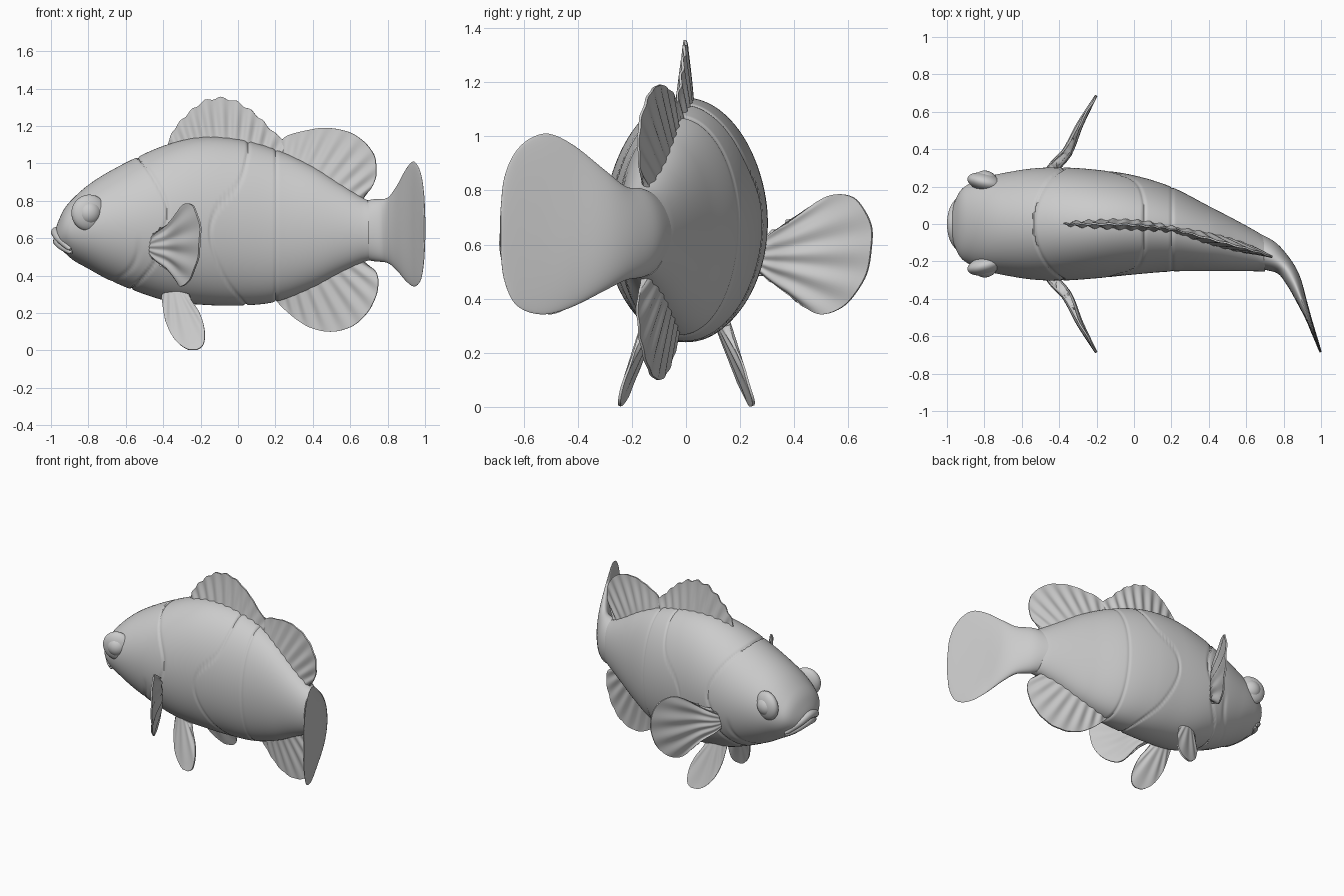
import bpy, math
from mathutils import Vector

if "Cube" in bpy.data.objects:
    bpy.data.objects.remove(bpy.data.objects["Cube"])


def interp(keys, x):
    """Smooth cubic interpolation of rows (x, values...)."""
    n = len(keys)
    x = min(max(x, keys[0][0]), keys[-1][0])
    i = next((k for k in range(n - 1) if x <= keys[k + 1][0]), n - 2)

    def slope(k, c):
        a, b = keys[max(k - 1, 0)], keys[min(k + 1, n - 1)]
        return (b[c] - a[c]) / (b[0] - a[0])
    h = keys[i + 1][0] - keys[i][0]
    t = (x - keys[i][0]) / h
    out = []
    for c in range(1, len(keys[0])):
        p, q = keys[i][c], keys[i + 1][c]
        out.append((2*t**3 - 3*t*t + 1) * p + (t**3 - 2*t*t + t) * h * slope(i, c)
                   + (3*t*t - 2*t**3) * q + (t**3 - t*t) * h * slope(i + 1, c))
    return out


def resample(pts, count):
    """Points spaced evenly along a smooth curve through pts."""
    d = [0.0]
    for a, b in zip(pts, pts[1:]):
        d.append(d[-1] + math.dist(a, b))
    keys = [(s, *p) for s, p in zip(d, pts)]
    return [interp(keys, d[-1] * i / (count - 1)) for i in range(count)]


def finish(name, verts, faces):
    me = bpy.data.meshes.new(name)
    me.from_pydata(verts, [], faces)
    ob = bpy.data.objects.new(name, me)
    bpy.context.collection.objects.link(ob)
    bpy.ops.object.select_all(action='DESELECT')
    ob.select_set(True)
    bpy.context.view_layer.objects.active = ob
    bpy.ops.object.mode_set(mode='EDIT')
    bpy.ops.mesh.select_all(action='SELECT')
    bpy.ops.mesh.normals_make_consistent(inside=False)
    bpy.ops.object.mode_set(mode='OBJECT')
    bpy.ops.object.shade_smooth_by_angle(angle=math.radians(50))
    return ob


def loft(name, rings):
    n = len(rings[0])
    faces = [(r*n + i, r*n + (i+1) % n, (r+1)*n + (i+1) % n, (r+1)*n + i)
             for r in range(len(rings) - 1) for i in range(n)]
    faces += [tuple(range(n)), tuple(range((len(rings)-1)*n, len(rings)*n))]
    return finish(name, [v for r in rings for v in r], faces)


def fin(name, base, tip, place, thick, rays, ripple, scallop=0.0):
    """Thin corrugated web between a base curve and a tip curve."""
    nu, nv = 81, 15
    B, T = resample(base, nu), resample(tip, nu)
    grid = []
    for i in range(nu):
        u = i / (nu - 1)
        k = 1 - scallop * (0.5 - 0.5 * math.cos(2 * math.pi * rays * u))
        grid.append([place(*(b + (t - b) * k * j / (nv - 1) for b, t in zip(B[i], T[i])))
                     for j in range(nv)])
    sides = ([], [])
    for i in range(nu):
        u = i / (nu - 1)
        for j in range(nv):
            v = j / (nv - 1)
            du = grid[min(i+1, nu-1)][j] - grid[max(i-1, 0)][j]
            dv = grid[i][min(j+1, nv-1)] - grid[i][max(j-1, 0)]
            nrm = du.cross(dv).normalized()
            half = (0.005 + thick * (1 - v) ** 1.3) * (0.2 + 0.8 * math.sin(math.pi * u) ** 0.5)
            wave = ripple * math.cos(2*math.pi*rays*u) * math.sin(math.pi * min(v*0.8 + 0.05, 1))
            for s, lst in zip((1, -1), sides):
                lst.append(grid[i][j] + nrm * (wave + s * half))
    m = nu * nv
    faces = []
    for i in range(nu - 1):
        for j in range(nv - 1):
            q = (i*nv + j, i*nv + j + 1, (i+1)*nv + j + 1, (i+1)*nv + j)
            faces += [q, tuple(m + k for k in reversed(q))]
    rim = ([i*nv for i in range(nu)] + [(nu-1)*nv + j for j in range(1, nv)]
           + [i*nv + nv-1 for i in range(nu-2, -1, -1)] + list(range(nv-2, 0, -1)))
    faces += [(a, b, b + m, a + m) for a, b in zip(rim, rim[1:] + rim[:1])]
    return finish(name, sides[0] + sides[1], faces)


# Body: x, centre y, half width, bottom z, top z
BODY = [(-.98, 0, .02, .595, .63), (-.965, 0, .10, .555, .68), (-.93, 0, .175, .525, .755),
        (-.88, 0, .215, .482, .815), (-.8, 0, .248, .437, .885), (-.7, 0, .272, .382, .95),
        (-.54, 0, .297, .315, 1.033), (-.38, 0, .302, .265, 1.10), (-.2, 0, .29, .245, 1.14),
        (0, -.005, .265, .24, 1.13), (.2, -.028, .226, .26, 1.075), (.4, -.078, .174, .335, .985),
        (.55, -.117, .135, .415, .89), (.66, -.148, .105, .468, .82), (.70, -.162, .093, .482, .80)]
# Seams between the body plates: z, x
SEAMS = [([(.28, -.62), (.4, -.5), (.5, -.43), (.6, -.42), (.7, -.38), (.8, -.39),
           (.95, -.47), (1.05, -.55)], .028),
         ([(.24, .04), (.38, -.07), (.6, -.15), (.75, -.12), (.89, 0), (1.06, .05), (1.13, .05)], .02),
         ([(.2, .2), (1.2, .2)], .018)]
CHEEK = [(.34, -.72), (.42, -.59), (.5, -.54), (.6, -.53)]
rings, N, M = [], 250, 112
for r in range(N):
    t = r / (N - 1)
    x = -.98 + 1.68 * (t if t > .1 else t * t / .2 + .05 * t / .1 * 1.0)
    cy, hw, zb, zt = interp(BODY, x)
    zc, hh = (zb + zt) / 2, (zt - zb) / 2
    ring = []
    for i in range(M):
        a = 2 * math.pi * i / M
        c, s = math.cos(a), math.sin(a)
        if s < 0:
            c = math.copysign(abs(c) ** .92, c)
        z = zc + hh * s
        f = 1.0
        for line, depth in SEAMS:
            d = x - interp(line, z)[0]
            f -= depth * math.exp(-(d / (.011 if d > 0 else .005)) ** 2)
        if .34 < z < .6:
            d = x - interp(CHEEK, z)[0]
            f -= .02 * math.sin(math.pi * (z - .34) / .26) * math.exp(-(d / .016) ** 2)
        ring.append(Vector((x, cy + hw * c * f, zc + hh * s * f)))
    rings.append(ring)
loft("body", rings)

# Tail: swept sideways along a bent path; x, y, half thickness, bottom z, top z
TAIL = [(.62, -.125, .09, .50, .785), (.72, -.17, .08, .478, .808), (.80, -.225, .052, .468, .815),
        (.85, -.30, .042, .43, .875), (.90, -.42, .026, .37, .97), (.935, -.51, .016, .343, 1.01),
        (.96, -.58, .012, .35, .99), (.98, -.635, .009, .385, .935), (.993, -.672, .007, .47, .845),
        (.998, -.685, .005, .57, .73)]
path = resample(TAIL, 60)
rings = []
for r, (x, y, h, zb, zt) in enumerate(path):
    p, q = path[max(r-1, 0)], path[min(r+1, 59)]
    nrm = Vector((-(q[1] - p[1]), q[0] - p[0], 0)).normalized()
    ring = []
    for i in range(64):
        a = 2 * math.pi * i / 64
        ring.append(Vector((x, y, (zb + zt) / 2 + (zt - zb) / 2 * math.sin(a)))
                    + nrm * h * math.cos(a))
    rings.append(ring)
loft("tail_fin", rings)


# Fins on the midline
def midline(x, z):
    return Vector((x, interp(BODY, x)[0] if x < .7 else -.162 - (x - .7) * .35, z))


fin("front_dorsal_fin", [(-.37, 1.04), (0, 1.07), (.27, 1.0)],
    [(-.39, 1.07), (-.34, 1.19), (-.22, 1.315), (-.13, 1.355), (-.03, 1.345), (.06, 1.295),
     (.13, 1.235), (.18, 1.18), (.25, 1.12), (.29, 1.02)], midline, .03, 11, .007, .05)
fin("rear_dorsal_fin", [(.20, 1.04), (.45, .91), (.66, .76)],
    [(.2, 1.07), (.25, 1.14), (.36, 1.175), (.48, 1.19), (.62, 1.155), (.72, 1.06), (.74, .96),
     (.72, .88), (.66, .81)], midline, .03, 9, .005)
fin("anal_fin", [(.19, .32), (.45, .42), (.66, .52)],
    [(.19, .28), (.27, .2), (.38, .125), (.5, .10), (.62, .135), (.71, .23), (.75, .35),
     (.73, .43), (.66, .46)], midline, .03, 9, .005)

# Paired fins, eyes
SWEEP = [(.2, -.47), (.3, -.43), (.38, -.36), (.53, -.29), (.69, -.2)]
for s, side in ((-1, "right"), (1, "left")):
    fin(side + "_pectoral_fin", [(.26, .62), (.26, .56), (.26, .49)],
        [(.27, .625), (.36, .645), (.45, .735), (.55, .785), (.63, .765), (.685, .66), (.665, .49),
         (.59, .38), (.5, .342), (.42, .385), (.36, .475), (.27, .485)],
        lambda y, z: Vector((interp(SWEEP, y)[0], s * y, z)), .03, 8, .006)
    fin(side + "_pelvic_fin", [(-.40, .32), (-.33, .31), (-.26, .30)],
        [(-.41, .29), (-.385, .15), (-.33, .05), (-.25, .0), (-.19, .025), (-.178, .10),
         (-.205, .2), (-.25, .27)],
        lambda x, z: Vector((x, s * (.155 + (.26 - z) * .3 + (x + .3) * .2), max(z, .004))),
        .022, 5, .003)
    for part, r, y, flat in (("eyelid", .098, .222, .5), ("eyeball", .066, .226, .9)):
        bpy.ops.mesh.primitive_uv_sphere_add(segments=40, ring_count=24, radius=r,
                                             location=(-.795, s * y, .735))
        eye = bpy.context.object
        eye.name = side + "_" + part
        eye.scale = (1, flat, 1)
        eye.rotation_euler = (0, 0, -s * .25)
        bpy.ops.object.shade_smooth()

# Lips: tapered tubes from corner to corner
for name, half, rad in (("upper_lip", [(-.972, 0, .632), (-.955, .09, .603), (-.895, .165, .54)], .028),
                        ("lower_lip", [(-.962, 0, .583), (-.94, .085, .56), (-.89, .155, .522)], .027)):
    pts = [(x, -y, z) for x, y, z in half[:0:-1]] + half
    path = [Vector(p) for p in resample(pts, 33)]
    rings = []
    for i, p in enumerate(path):
        d = (path[min(i+1, 32)] - path[max(i-1, 0)]).normalized()
        e = d.cross(Vector((0, 0, 1))).normalized()
        g = e.cross(d)
        w = rad * (.25 + .75 * math.sin(math.pi * i / 32) ** .5)
        rings.append([p + w * (e * math.cos(k * math.pi / 8) + g * math.sin(k * math.pi / 8))
                      for k in range(16)])
    loft(name, rings)
